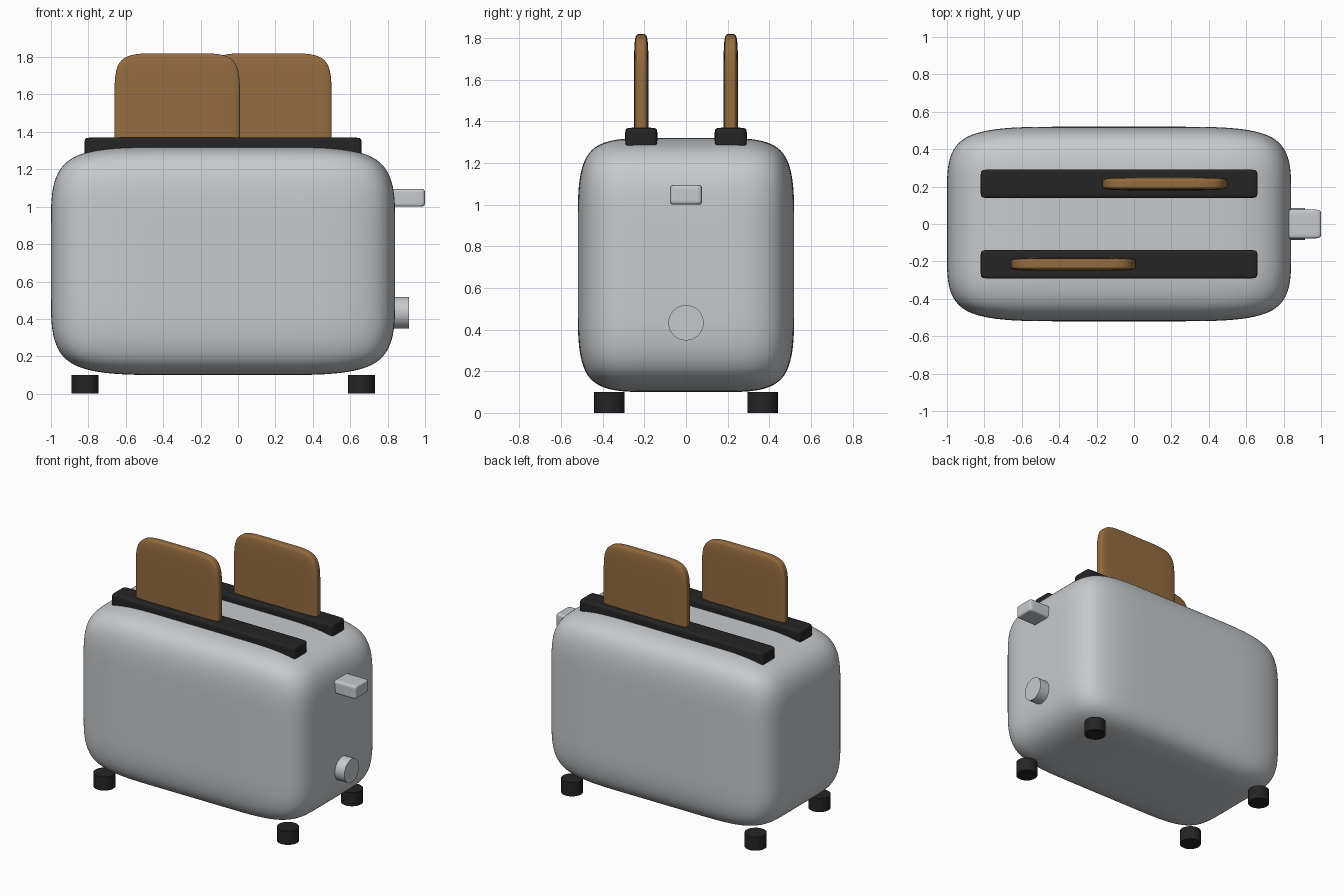
import bpy
import bmesh
import math
from mathutils import Vector, Matrix

if "Cube" in bpy.data.objects:
    bpy.data.objects.remove(bpy.data.objects["Cube"], do_unlink=True)


def make_material(name, rgb):
    mat = bpy.data.materials.new(name)
    mat.use_nodes = True
    colour = (*rgb, 1)
    mat.diffuse_color = colour
    mat.node_tree.nodes["Principled BSDF"].inputs["Base Color"].default_value = colour
    return mat


STEEL = make_material("brushed steel", (0.56, 0.59, 0.61))
BLACK = make_material("black plastic", (0.018, 0.018, 0.018))
CRUST = make_material("toasted bread", (0.30, 0.15, 0.05))


def add_object(name, bm, mat):
    mesh = bpy.data.meshes.new(name)
    bm.to_mesh(mesh)
    bm.free()
    mesh.materials.append(mat)
    obj = bpy.data.objects.new(name, mesh)
    bpy.context.collection.objects.link(obj)
    return obj


def soft_block(name, low, high, mat, loops=(1 / 3, 1 / 3, 1 / 3), levels=3):
    """Box with two support loops per axis, softened by subdivision."""
    low, high = Vector(low), Vector(high)
    bm = bmesh.new()
    bmesh.ops.create_cube(bm, size=2)
    for axis in range(3):
        for side in (-1, 1):
            normal = Vector((0, 0, 0))
            normal[axis] = 1
            bmesh.ops.bisect_plane(bm, geom=bm.verts[:] + bm.edges[:] + bm.faces[:],
                                   plane_co=normal * side * loops[axis], plane_no=normal)
    bmesh.ops.scale(bm, vec=(high - low) / 2, verts=bm.verts)
    bmesh.ops.translate(bm, vec=(high + low) / 2, verts=bm.verts)
    for face in bm.faces:
        face.smooth = True
    obj = add_object(name, bm, mat)
    subdivision = obj.modifiers.new("soften", "SUBSURF")
    subdivision.levels = subdivision.render_levels = levels
    return obj


def cylinder(name, centre, radius, depth, mat, axis="Z"):
    bm = bmesh.new()
    turn = Matrix.Rotation(math.pi / 2, 4, "Y") if axis == "X" else Matrix()
    bmesh.ops.create_cone(bm, cap_ends=True, segments=32, radius1=radius, radius2=radius,
                          depth=depth, matrix=Matrix.Translation(centre) @ turn)
    for face in bm.faces:
        face.smooth = len(face.verts) == 4
    for edge in bm.edges:
        edge.smooth = all(face.smooth for face in edge.link_faces)
    return add_object(name, bm, mat)


# Rounded housing
soft_block("housing", (-1, -0.52, 0.1), (0.84, 0.52, 1.32), STEEL, levels=4)

# Slot surrounds and the bread standing in them
for label, y, bread_x in (("front", -0.215, -0.325), ("back", 0.215, 0.165)):
    soft_block(label + "_slot", (-0.82, y - 0.077, 1.27), (0.66, y + 0.077, 1.37),
               BLACK, loops=(0.94, 0.5, 0.5))
    soft_block(label + "_bread", (bread_x - 0.335, y - 0.035, 1.15),
               (bread_x + 0.335, y + 0.035, 1.82), CRUST)

# Lever and browning knob on the end
soft_block("lever", (0.72, -0.077, 1.0), (1, 0.077, 1.095), STEEL, loops=(0.7, 0.6, 0.5))
cylinder("browning_knob", (0.865, 0, 0.433), 0.085, 0.1, STEEL, axis="X")

# Feet
for x_label, x in (("right", -0.818), ("left", 0.66)):
    for y_label, y in (("front", -0.368), ("back", 0.368)):
        cylinder(f"{y_label}_{x_label}_foot", (x, y, 0.05), 0.073, 0.1, BLACK)
